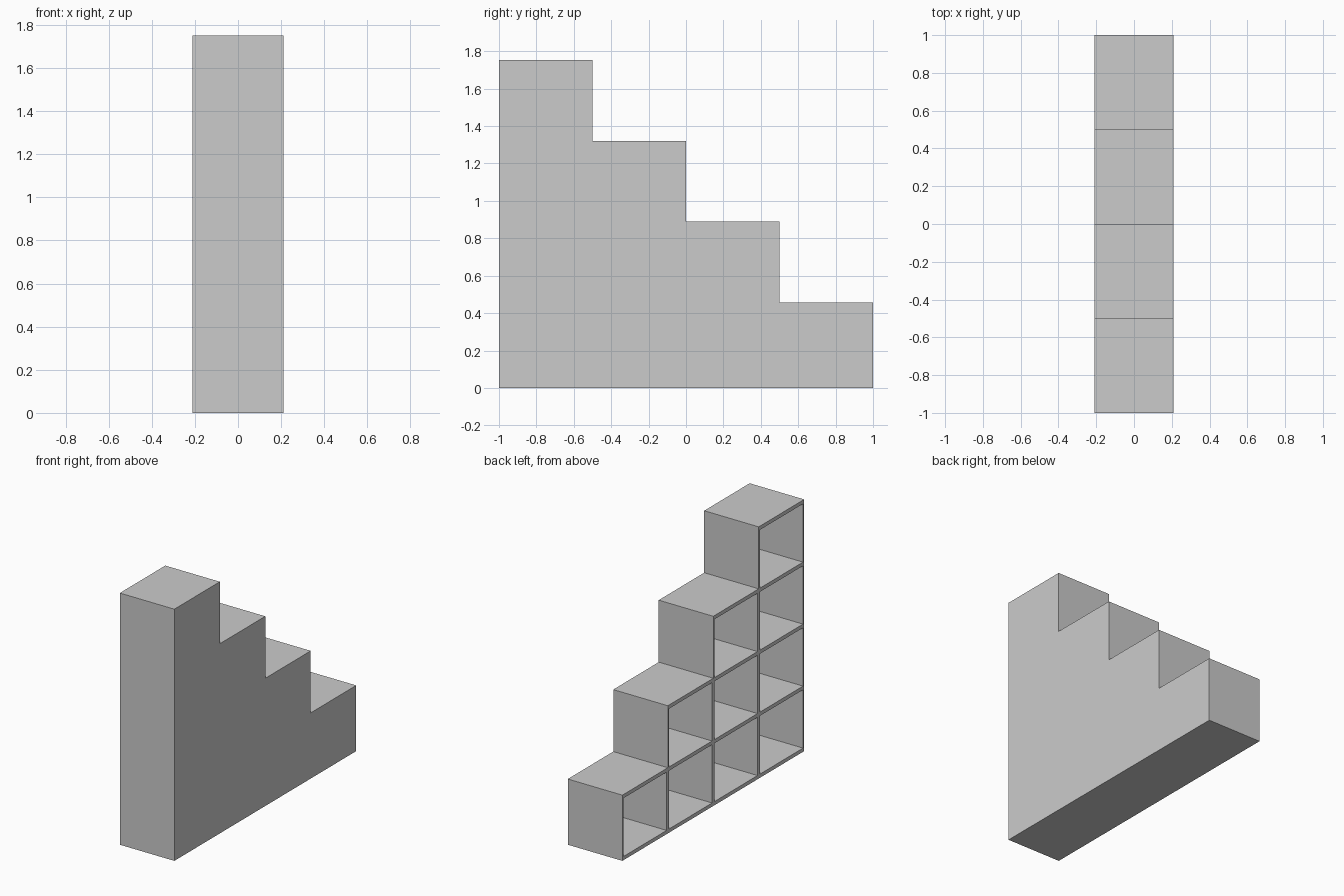
import bpy, bmesh
from mathutils import Matrix

if "Cube" in bpy.data.objects:
    bpy.data.objects.remove(bpy.data.objects["Cube"])

N = 4                     # columns; column i has N - i cells
W, STEP = 0.5, 0.4315     # column width, shelf spacing
T, SIDE, BACK = 0.026, 0.013, 0.013   # shelf, side wall, back panel thickness
HALF = 0.21               # half depth along x


def make_object(name, bm):
    bmesh.ops.recalc_face_normals(bm, faces=bm.faces)
    mesh = bpy.data.meshes.new(name)
    bm.to_mesh(mesh)
    bm.free()
    ob = bpy.data.objects.new(name, mesh)
    bpy.context.collection.objects.link(ob)
    return ob


def add_box(bm, lo, hi):
    size = [b - a for a, b in zip(lo, hi)]
    mid = [(a + b) / 2 for a, b in zip(lo, hi)]
    bmesh.ops.create_cube(bm, size=1, matrix=Matrix.Translation(mid) @ Matrix.Diagonal((*size, 1)))


# Stepped body: staircase profile extruded along x
profile = [(1, 0), (-1, 0)]
for i in range(N):
    top = (N - i) * STEP + T
    profile += [(-1 + i * W, top), (-1 + (i + 1) * W, top)]
bm = bmesh.new()
face = bm.faces.new([bm.verts.new((-HALF, y, z)) for y, z in profile])
ext = bmesh.ops.extrude_face_region(bm, geom=[face])
bmesh.ops.translate(bm, vec=(2 * HALF, 0, 0),
                    verts=[g for g in ext["geom"] if isinstance(g, bmesh.types.BMVert)])
shelf = make_object("stepped_shelf", bm)

# Compartment cutters, open on the -x side
bm = bmesh.new()
for i in range(N):
    for k in range(N - i):
        y, z = -1 + i * W, k * STEP
        add_box(bm, (-HALF - 0.1, y + SIDE, z + T), (HALF - BACK, y + W - SIDE, z + STEP))
cutter = make_object("compartment_cutter", bm)
cutter.hide_render = True
cutter.hide_viewport = True

mod = shelf.modifiers.new("compartments", "BOOLEAN")
mod.operation = "DIFFERENCE"
mod.solver = "EXACT"
mod.object = cutter
